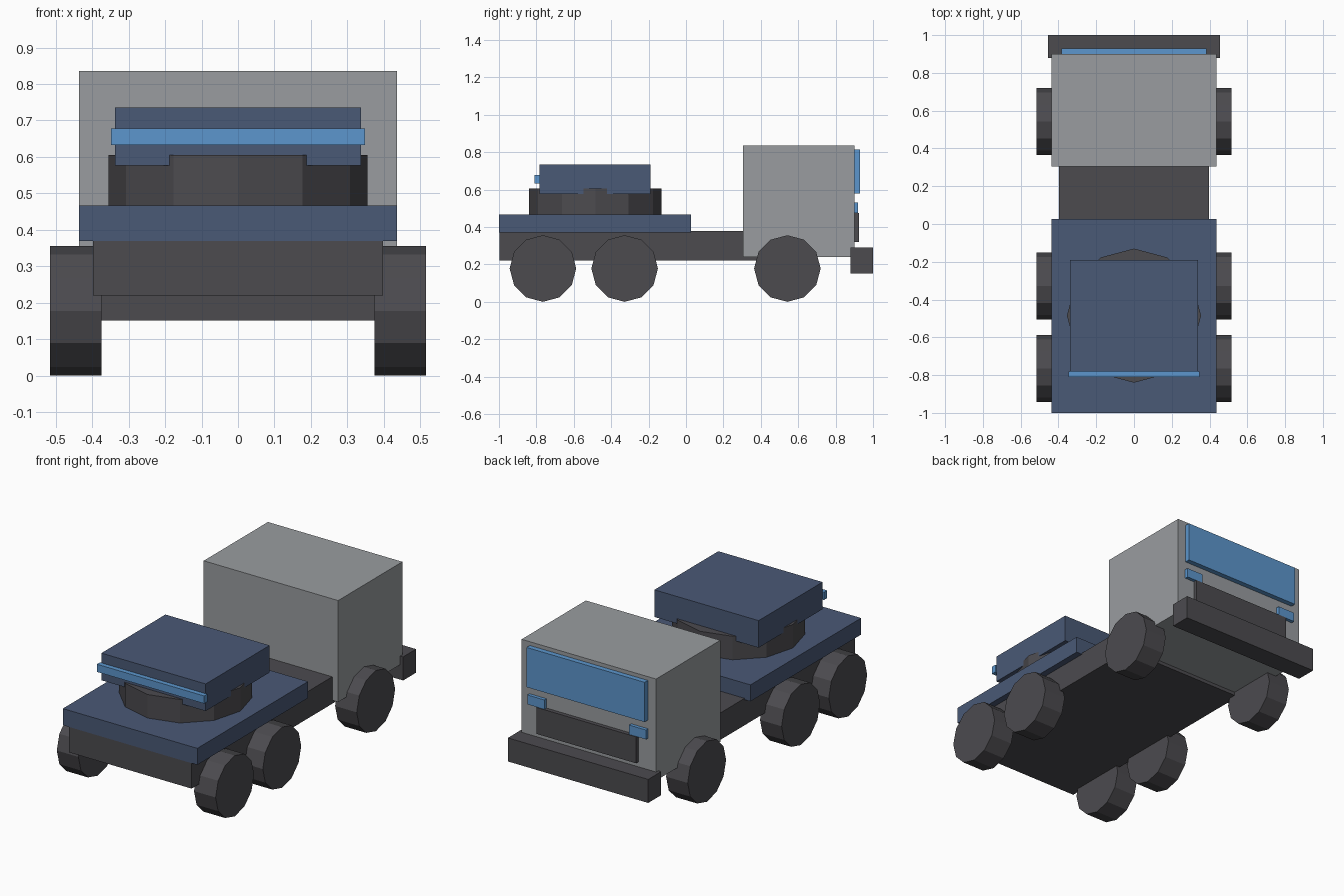
import bpy
import math

if "Cube" in bpy.data.objects:
    bpy.data.objects.remove(bpy.data.objects["Cube"])


def material(name, rgb):
    m = bpy.data.materials.new(name)
    m.diffuse_color = (*rgb, 1.0)
    m.use_nodes = True
    m.node_tree.nodes["Principled BSDF"].inputs["Base Color"].default_value = m.diffuse_color
    return m


DARK = material("dark grey", (0.072, 0.070, 0.078))
GREY = material("light grey", (0.32, 0.335, 0.35))
NAVY = material("navy blue", (0.068, 0.100, 0.180))
BLUE = material("bright blue", (0.107, 0.305, 0.610))


def box(name, x, y, z, mat):
    """Box from (low, high) ranges on each axis."""
    bpy.ops.mesh.primitive_cube_add(size=1)
    ob = bpy.context.object
    ob.name = name
    lo_hi = (x, y, z)
    ob.location = [(a + b) / 2 for a, b in lo_hi]
    ob.scale = [b - a for a, b in lo_hi]
    bpy.ops.object.transform_apply(location=False, rotation=False, scale=True)
    ob.data.materials.append(mat)
    return ob


def drum(name, loc, radius, depth, mat, rotation=(0, 0, 0)):
    """Flat-shaded twelve-sided cylinder."""
    bpy.ops.mesh.primitive_cylinder_add(vertices=12, radius=radius, depth=depth,
                                        location=loc, rotation=rotation)
    ob = bpy.context.object
    ob.name = name
    ob.data.materials.append(mat)
    return ob


def wide(h):
    return (-h, h)


# Chassis and rear deck
box("chassis", wide(0.398), (-0.998, 0.42), (0.22, 0.378), DARK)
box("deck", wide(0.436), (-1.0, 0.026), (0.37, 0.467), NAVY)

# Turret: ring, housing and light strip
drum("turret_ring", (0, -0.485, 0.535), 0.355, 0.14, DARK)
box("turret_housing", wide(0.338), (-0.782, -0.19), (0.576, 0.735), NAVY)
box("turret_strip", wide(0.348), (-0.81, -0.78), (0.633, 0.678), BLUE)

# Cab with windscreen, grille and bumper
box("cab", wide(0.436), (0.305, 0.90), (0.24, 0.835), GREY)
box("windscreen", wide(0.383), (0.895, 0.93), (0.58, 0.813), BLUE)
box("grille", wide(0.323), (0.895, 0.924), (0.32, 0.475), DARK)
box("bumper", wide(0.455), (0.88, 1.0), (0.152, 0.29), DARK)

# Mirrored headlights and wheels
for side, s in (("right", 1), ("left", -1)):
    xs = tuple(sorted((s * 0.275, s * 0.385)))
    box("headlight_" + side, xs, (0.895, 0.92), (0.475, 0.53), BLUE)
    for pos, y in (("rear", 0.542), ("middle", -0.328), ("front", -0.765)):
        drum(f"wheel_{pos}_{side}", (s * 0.445, y, 0.178), 0.178, 0.14, DARK,
             (0, math.pi / 2, 0))
